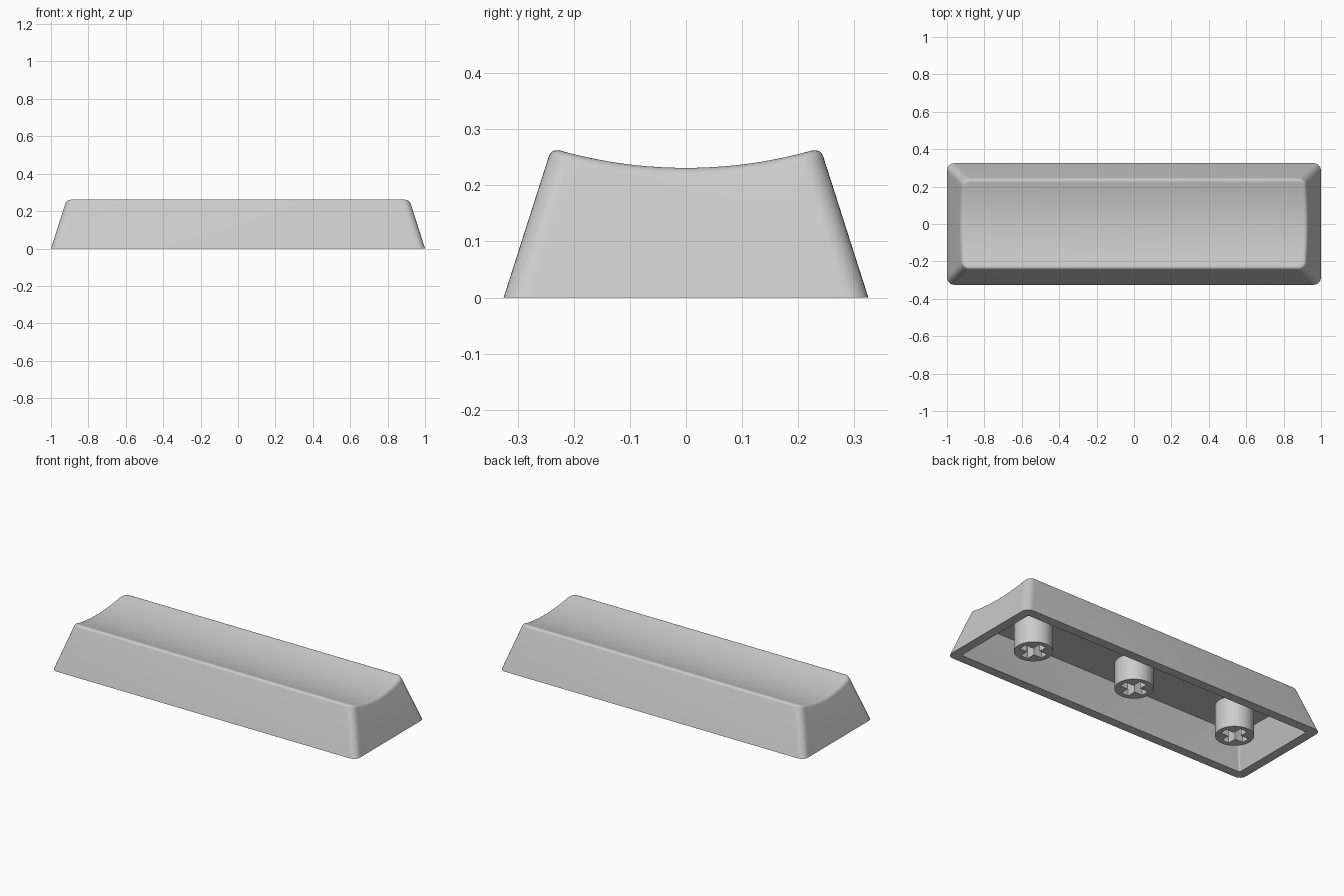
import bpy, bmesh, math

if "Cube" in bpy.data.objects:
    bpy.data.objects.remove(bpy.data.objects["Cube"])

SLOPE = 0.32              # inward lean of the walls per unit of height
FILLET = 0.024            # rounding around the top rim
SCOOP_R, SCOOP_Z = 0.83, 0.231
CEILING = 0.18

grey = bpy.data.materials.new("light_grey")
grey.diffuse_color = (0.6, 0.6, 0.6, 1)
grey.use_nodes = True
grey.node_tree.nodes["Principled BSDF"].inputs["Base Color"].default_value = grey.diffuse_color


def scoop(y):
    """Height of the cylindrical dish at depth y."""
    return SCOOP_Z + SCOOP_R - math.sqrt(SCOOP_R ** 2 - y ** 2)


def right_half(inset, radius, arc=8, side=24):
    """Right half of a rounded rectangle, front to back; inset may vary by y."""
    spots = [(-1, math.radians(-90 + 90 * i / arc)) for i in range(arc + 1)]
    spots += [(-1 + 2 * i / side, 0) for i in range(1, side)]
    spots += [(1, math.radians(90 * i / arc)) for i in range(arc + 1)]
    points = []
    for f, ang in spots:
        y = 0.25 * f
        for _ in range(6):
            d = inset(y)
            y = f * (0.325 - d - radius) + radius * math.sin(ang)
        points.append((1 - d - radius + radius * math.cos(ang), y))
    return points


def add_ring(bm, inset, radius, height):
    half = right_half(inset, radius)
    loop = half + [(-x, y) for x, y in reversed(half)]
    return [bm.verts.new((x, y, height(y))) for x, y in loop]


def bridge(bm, a, b):
    n = len(a)
    for i in range(n):
        j = (i + 1) % n
        bm.faces.new((a[i], a[j], b[j], b[i]))


def cap(bm, ring):
    """Close a ring with strips running from right to left."""
    n = len(ring)
    for i in range(n // 2 - 1):
        bm.faces.new((ring[i], ring[i + 1], ring[n - 2 - i], ring[n - 1 - i]))


def finish(bm, name):
    bmesh.ops.recalc_face_normals(bm, faces=bm.faces)
    mesh = bpy.data.meshes.new(name)
    bm.to_mesh(mesh)
    bm.free()
    mesh.materials.append(grey)
    obj = bpy.data.objects.new(name, mesh)
    bpy.context.collection.objects.link(obj)
    bpy.ops.object.select_all(action='DESELECT')
    obj.select_set(True)
    bpy.context.view_layer.objects.active = obj
    bpy.ops.object.shade_smooth_by_angle(angle=math.radians(30))
    return obj


# Hollow cap shell: cavity, bottom rim, leaning walls, rounded edge, dished top
bm = bmesh.new()
rings = [
    add_ring(bm, lambda y: 0.054 + SLOPE * CEILING, 0.008, lambda y: CEILING),
    add_ring(bm, lambda y: 0.054, 0.008, lambda y: 0),
    add_ring(bm, lambda y: 0, 0.04, lambda y: 0),
]
lean = math.atan(SLOPE)
STEPS = 7
for k in range(STEPS + 1):
    t = lean + (math.pi / 2 - lean) * k / STEPS
    drop = FILLET * (1 - math.sin(t))
    inward = FILLET * (math.cos(lean) - math.cos(t))
    edge_drop = FILLET * (1 - math.sin(lean))
    rings.append(add_ring(
        bm,
        lambda y: SLOPE * (scoop(y) - edge_drop) + inward,
        0.04 - 0.7 * inward,
        lambda y: scoop(y) - drop))
for a, b in zip(rings, rings[1:]):
    bridge(bm, a, b)
cap(bm, rings[0])
cap(bm, rings[-1])
finish(bm, "cap_shell")


# Round stems with a cross-shaped socket
def stem(name, x, bottom, radius=0.102, arm=0.075, slot=0.023):
    bm = bmesh.new()
    circle = [(radius * math.cos(math.tau * i / 48), radius * math.sin(math.tau * i / 48))
              for i in range(48)]
    cross = []
    for c, s in ((1, 0), (0, 1), (-1, 0), (0, -1)):
        for u, v in ((arm, -slot), (arm, slot), (slot, slot)):
            cross.append((u * c - v * s, u * s + v * c))
    edges = []
    for outline in (circle, cross):
        vs = [bm.verts.new((x + px, py, bottom)) for px, py in outline]
        edges += [bm.edges.new((vs[i - 1], vs[i])) for i in range(len(vs))]
    bmesh.ops.triangle_fill(bm, edges=edges, use_beauty=True)
    out = bmesh.ops.extrude_face_region(bm, geom=bm.faces[:], use_keep_orig=True)
    for v in out["geom"]:
        if isinstance(v, bmesh.types.BMVert):
            v.co.z = CEILING + 0.005
    finish(bm, name)


stem("centre_stem", 0, 0.03)
stem("left_stem", -0.684, 0)
stem("right_stem", 0.684, 0)
